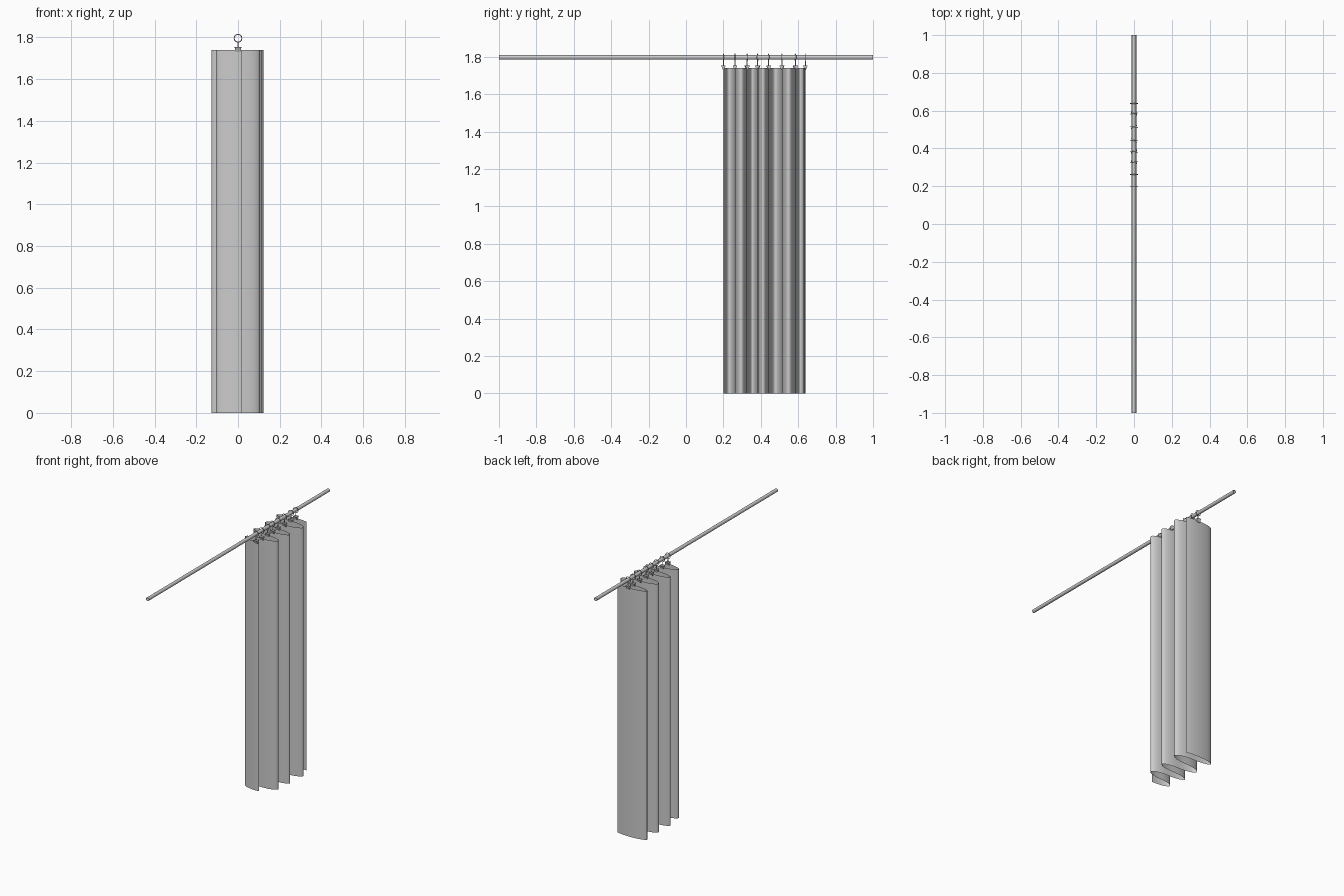
import bpy, bmesh, math
from mathutils import Matrix

if "Cube" in bpy.data.objects:
    bpy.data.objects.remove(bpy.data.objects["Cube"])

ROD_Z = 1.796
RING_Y = [0.20, 0.262, 0.327, 0.383, 0.442, 0.513, 0.585, 0.638]
YAW = [0, 0, 9, -9, 4, -5, 9, 0]
DEPTH = [0.105, 0.105, 0.127, 0.113, 0.123, 0.122, 0.127]


def finish(name, bm, smooth=True):
    bmesh.ops.recalc_face_normals(bm, faces=bm.faces)
    me = bpy.data.meshes.new(name)
    bm.to_mesh(me)
    bm.free()
    ob = bpy.data.objects.new(name, me)
    bpy.context.collection.objects.link(ob)
    for p in me.polygons:
        p.use_smooth = smooth
    return ob


# rod: open tube along y
bm = bmesh.new()
bmesh.ops.create_cone(bm, cap_ends=False, segments=24, radius1=0.012, radius2=0.012, depth=2,
                      matrix=Matrix.Translation((0, 0, ROD_Z)) @ Matrix.Rotation(math.pi / 2, 4, 'X'))
finish("curtain_rod", bm)

# curtain: meander of half ellipses hung from the rings
path = [(0.02, RING_Y[0] + 0.001)]
STEPS = 20
for i, d in enumerate(DEPTH):
    side = -1 if i % 2 == 0 else 1
    mid, half = (RING_Y[i] + RING_Y[i + 1]) / 2, (RING_Y[i + 1] - RING_Y[i]) / 2
    for k in range(STEPS):
        a = math.pi * k / STEPS
        path.append((side * d * math.sin(a), mid - half * math.cos(a)))
for k in range(8):
    a = math.radians(47) * k / 7
    path.append((0.125 * math.sin(a), RING_Y[-1] - 0.03 * (1 - math.cos(a))))
bm = bmesh.new()
lower = [bm.verts.new((x, y, 0)) for x, y in path]
upper = [bm.verts.new((x, y, 1.74)) for x, y in path]
for i in range(len(path) - 1):
    bm.faces.new((lower[i], lower[i + 1], upper[i + 1], upper[i]))
finish("curtain", bm)


def ring(name, y, yaw):
    R, r, n, m = 0.0185, 0.002, 24, 8
    bm = bmesh.new()
    rows = []
    for i in range(n):
        a = 2 * math.pi * i / n
        rows.append([])
        for j in range(m):
            b = 2 * math.pi * j / m
            q = R + r * math.cos(b)
            rows[i].append(bm.verts.new((q * math.cos(a), r * math.sin(b), q * math.sin(a))))
    for i in range(n):
        for j in range(m):
            s, t = rows[(i + 1) % n], (j + 1) % m
            bm.faces.new((rows[i][j], s[j], s[t], rows[i][t]))
    # stem below the ring
    bmesh.ops.create_cone(bm, cap_ends=True, segments=8, radius1=0.0025, radius2=0.0025, depth=0.032,
                          matrix=Matrix.Translation((0, 0, -0.035)))
    ob = finish(name, bm)
    ob.location = (0, y, ROD_Z)
    ob.rotation_euler.z = yaw


def clip(name, y, yaw):
    # wedge that pinches the cloth
    bm = bmesh.new()
    bmesh.ops.create_cube(bm, size=1)
    for v in bm.verts:
        top = v.co.z > 0
        v.co.x *= 0.028
        v.co.y *= 0.025 if top else 0.006
        v.co.z = 1.753 if top else 1.729
    ob = finish(name, bm, False)
    ob.location.y = y
    ob.rotation_euler.z = yaw


for i, y in enumerate(RING_Y):
    ring(f"ring_{i + 1}", y, math.radians(YAW[i]))
    clip(f"clip_{i + 1}", y, math.radians(YAW[i]))
